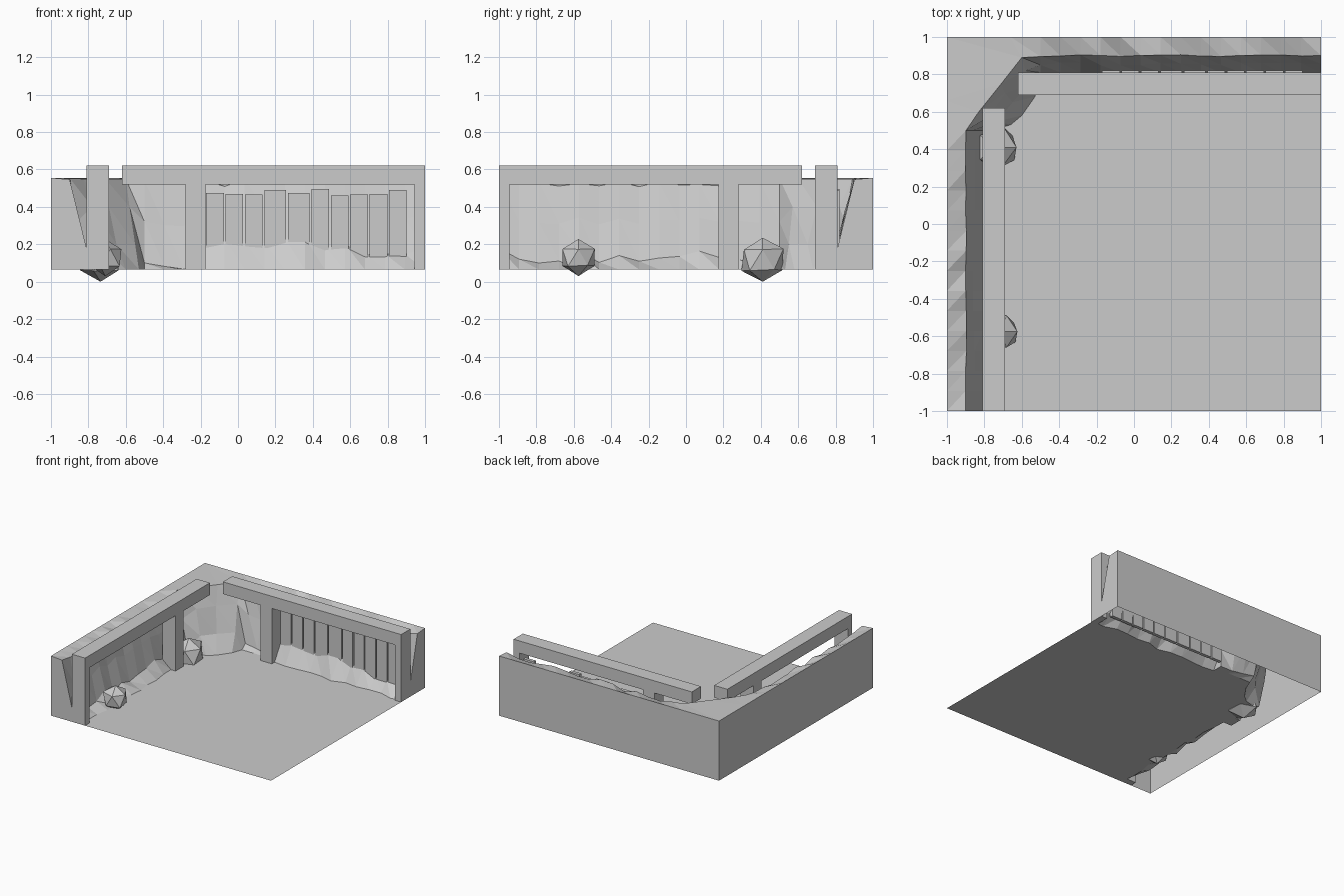
import bpy, bmesh, random
from mathutils import Vector

random.seed(7)
if "Cube" in bpy.data.objects:
    bpy.data.objects.remove(bpy.data.objects["Cube"])

GROUND, RIM = 0.065, 0.555

stone = bpy.data.materials.new("plain grey")
stone.use_nodes = True
stone.diffuse_color = (0.6, 0.6, 0.6, 1)
stone.node_tree.nodes["Principled BSDF"].inputs["Base Color"].default_value = (0.6, 0.6, 0.6, 1)


def finish(name, bm):
    mesh = bpy.data.meshes.new(name)
    bm.to_mesh(mesh)
    bm.free()
    mesh.materials.append(stone)
    obj = bpy.data.objects.new(name, mesh)
    bpy.context.collection.objects.link(obj)
    return obj


def box(name, low, high):
    bm = bmesh.new()
    bmesh.ops.create_cube(bm, size=1)
    low, high = Vector(low), Vector(high)
    for v in bm.verts:
        v.co = (low + high) / 2 + v.co * (high - low)
    return finish(name, bm)


def jitter(amount):
    return random.uniform(-amount, amount)


# Wall cross-section as (depth from outer side, height), mirrored for the two walls
def section(along, rubble, end):
    j = 0 if end else 1
    top_z = RIM - 0.008 if end else 0.53 + jitter(0.025)
    rubble_z = rubble + j * jitter(0.035)
    toe = 0.285 + j * jitter(0.02) if rubble > 0.1 else 0.235
    return [(0, along, GROUND), (0, along, RIM),
            (0.1 + j * jitter(0.005), along, top_z),
            (0.145 + j * jitter(0.008), along, (top_z + rubble_z) / 2),
            (0.19, along, rubble_z), (toe, along, GROUND)]


def left_wall(p):
    return (p[0] - 1, p[1], p[2])


def back_wall(p):
    return (p[1], 1 - p[0], p[2])


rows = []
steps = 14
for i in range(steps + 1):
    y = -1 + 1.5 * i / steps
    height = 0.18 if i == 0 else 0.13 if y < 0.2 else 0.09
    rows.append([left_wall(p) for p in section(y, height, i == 0)])

# Slanted rock filling the corner: outer, rim, middle, foot and toe positions
corner = [
    ((-1, 0.66), (-0.83, 0.60), (-0.78, 0.57), (-0.73, 0.55), (-0.66, 0.53)),
    ((-1, 1), (-0.71, 0.75), (-0.69, 0.70), (-0.65, 0.65), (-0.60, 0.58)),
    ((-0.66, 1), (-0.60, 0.89), (-0.58, 0.82), (-0.55, 0.75), (-0.53, 0.68)),
]
for outer, *inner in corner:
    heights = (0.55, 0.4, 0.2, GROUND)
    rows.append([(*outer, GROUND), (*outer, RIM)] + [(*p, z) for p, z in zip(inner, heights)])

for i in range(steps + 1):
    x = -0.5 + 1.5 * i / steps
    height = 0.09 if x < -0.2 else 0.23 if x < 0.4 else 0.18
    rows.append([back_wall(p) for p in section(x, height, i == steps)])

# Rock bank with open underside, joined to the floor along its toe
bm = bmesh.new()
grid = [[bm.verts.new(p) for p in row] for row in rows]
for a, b in zip(grid, grid[1:]):
    for k in range(len(a) - 1):
        quad = (a[k], a[k + 1], b[k + 1], b[k])
        if k == 0:
            bm.faces.new(quad)
        else:
            bm.faces.new((quad[0], quad[1], quad[2]))
            bm.faces.new((quad[0], quad[2], quad[3]))
bm.faces.new(list(reversed(grid[0])))
bm.faces.new(grid[-1])
bmesh.ops.recalc_face_normals(bm, faces=bm.faces)
if next(f for f in bm.faces if abs(f.normal.x) > 0.99).normal.x > 0:
    bmesh.ops.reverse_faces(bm, faces=bm.faces)
finish("rock_bank", bm)

bm = bmesh.new()
edge = [bm.verts.new(row[-1]) for row in rows]
floor = bm.faces.new(edge + [bm.verts.new((1, -1, GROUND))])
floor.normal_update()
if floor.normal.z < 0:
    floor.normal_flip()
bmesh.ops.triangulate(bm, faces=bm.faces[:])
finish("floor", bm)

# Timber frames: top beam, middle post and end post on each wall
box("left_beam", (-0.81, -1, 0.52), (-0.69, 0.62, 0.62))
box("back_beam", (-0.62, 0.69, 0.52), (1, 0.81, 0.62))
for name, start, stop in (("middle", 0.175, 0.28), ("end", 0.945, 1)):
    box("left_" + name + "_post", (-0.81, -stop if name == "end" else start, GROUND),
        (-0.69, -start if name == "end" else stop, 0.53))
    box("back_" + name + "_post", (start if name == "end" else -stop, 0.69, GROUND),
        (stop if name == "end" else -start, 0.81, 0.53))

# Upright planks behind the back frame
x = -0.17
tops = (0.475, 0.47, 0.465, 0.49, 0.475, 0.495, 0.46, 0.465, 0.47, 0.49)
for i, top in enumerate(tops):
    width = 0.125 if i in (3, 4) else 0.104
    box("plank_%d" % (i + 1), (x, 0.795, 0.1), (x + width - 0.01, 0.822, top))
    x += width

# Loose boulders beside the left wall
for name, centre, radius in (("large_boulder", (-0.735, 0.41, 0.118), 0.125),
                             ("small_boulder", (-0.71, -0.575, 0.13), 0.1)):
    bm = bmesh.new()
    bmesh.ops.create_icosphere(bm, subdivisions=1, radius=radius)
    lowest = min(v.co.z for v in bm.verts)
    for v in bm.verts:
        if v.co.z > lowest + 0.001:
            v.co *= 1 + jitter(0.07)
        v.co += Vector(centre)
        v.co.z = max(v.co.z, 0)
    finish(name, bm)
